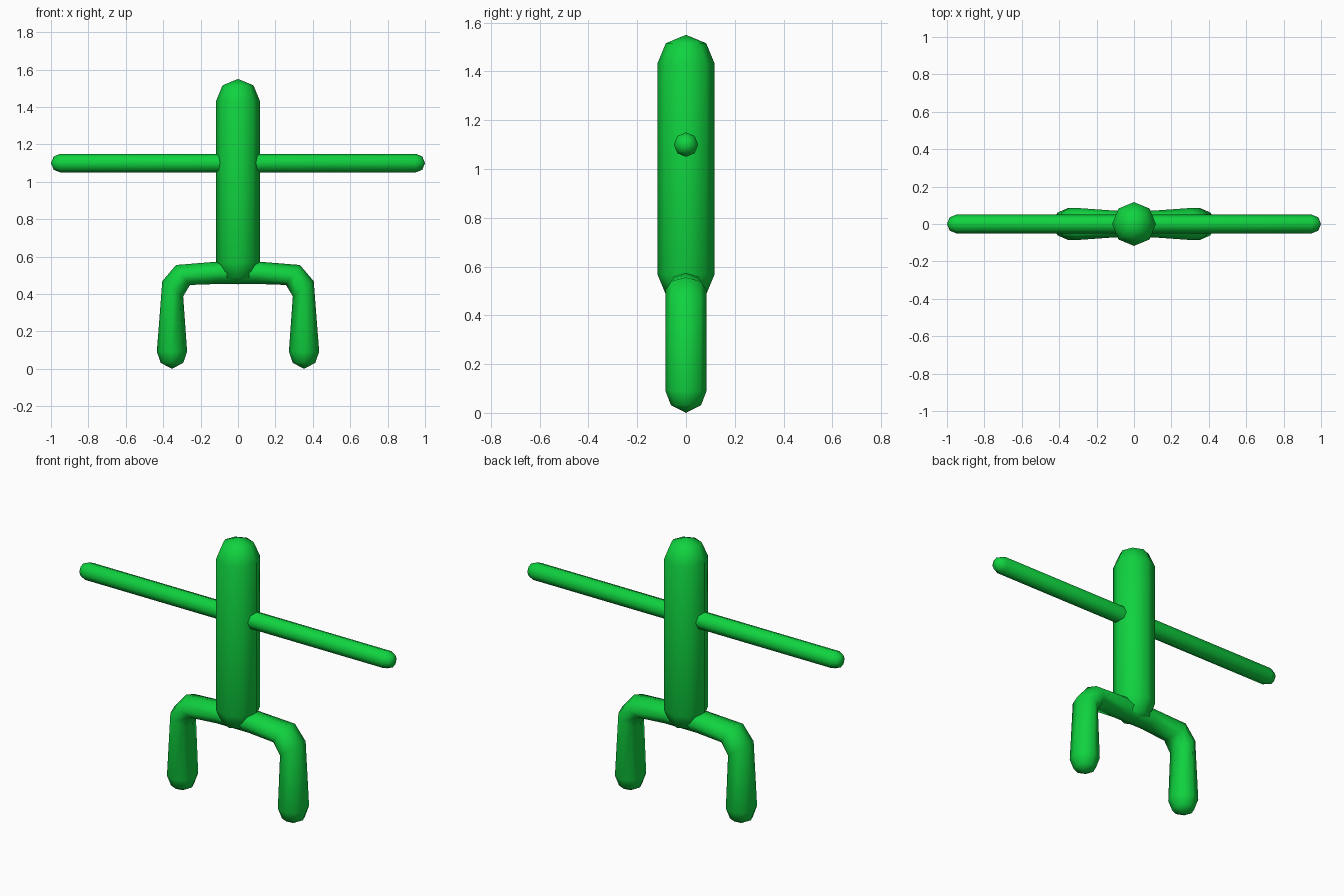
import bpy, bmesh, math
from mathutils import Vector

cube = bpy.data.objects.get("Cube")
if cube:
    bpy.data.objects.remove(cube, do_unlink=True)

SIDES = 8
green = bpy.data.materials.new("bright_green")
green.use_nodes = True
color = (0.005, 0.65, 0.05, 1)
green.diffuse_color = color
green.node_tree.nodes["Principled BSDF"].inputs["Base Color"].default_value = color


def loft(name, start, rings, end):
    """Skin elliptical rings (x, z, tilt, in-plane radius, y radius), closed by a tip at each end."""
    bm = bmesh.new()
    loops = []
    for x, z, tilt, r, ry in rings:
        loop = []
        for i in range(SIDES):
            a = math.tau * i / SIDES
            s = r * math.cos(a)
            loop.append(bm.verts.new((x + s * math.cos(tilt), ry * math.sin(a), z + s * math.sin(tilt))))
        loops.append(loop)
    for a, b in zip(loops, loops[1:]):
        for i in range(SIDES):
            j = (i + 1) % SIDES
            bm.faces.new((a[i], a[j], b[j], b[i]))
    for tip, loop in ((start, loops[0]), (end, loops[-1])):
        v = bm.verts.new((tip[0], 0, tip[1]))
        for i in range(SIDES):
            bm.faces.new((v, loop[i], loop[(i + 1) % SIDES]))
    bmesh.ops.recalc_face_normals(bm, faces=bm.faces)
    mesh = bpy.data.meshes.new(name)
    bm.to_mesh(mesh)
    bm.free()
    mesh.materials.append(green)
    obj = bpy.data.objects.new(name, mesh)
    bpy.context.collection.objects.link(obj)
    bpy.ops.object.select_all(action='DESELECT')
    obj.select_set(True)
    bpy.context.view_layer.objects.active = obj
    bpy.ops.object.shade_smooth_by_angle(angle=math.radians(60))


def capsule(name, a, b, r):
    """Straight rod with faceted round ends between sphere centres a and b (x, z)."""
    a, b = Vector(a), Vector(b)
    d = (b - a).normalized()
    tilt = math.atan2(d.y, d.x) - math.pi / 2
    k = r * math.sqrt(0.5)
    spots = ((a - d * k, k), (a, r), (b, r), (b + d * k, k))
    loft(name, a - d * r, [(p.x, p.y, tilt, w, w) for p, w in spots], b + d * r)


# Upright body and the straight crossing arms
capsule("body", (0, 0.568), (0, 1.433), 0.117)
capsule("arms", (-0.95, 1.1), (0.95, 1.1), 0.05)

# Hips and both legs as one bent tube: foot, knee bend, hip, then mirrored
half = [
    (0.353, 0.032, 0, 0.060, 0.062),
    (0.353, 0.092, 0, 0.081, 0.085),
    (0.349, 0.428, math.radians(36), 0.069, 0.085),
    (0.294, 0.502, math.radians(55), 0.065, 0.085),
    (0.10, 0.514, math.radians(90), 0.060, 0.071),
]
other = [(-x, z, math.pi - t, r, ry) for x, z, t, r, ry in reversed(half)]
loft("hips_and_legs", (0.353, 0.0), half + other, (-0.353, 0.0))
